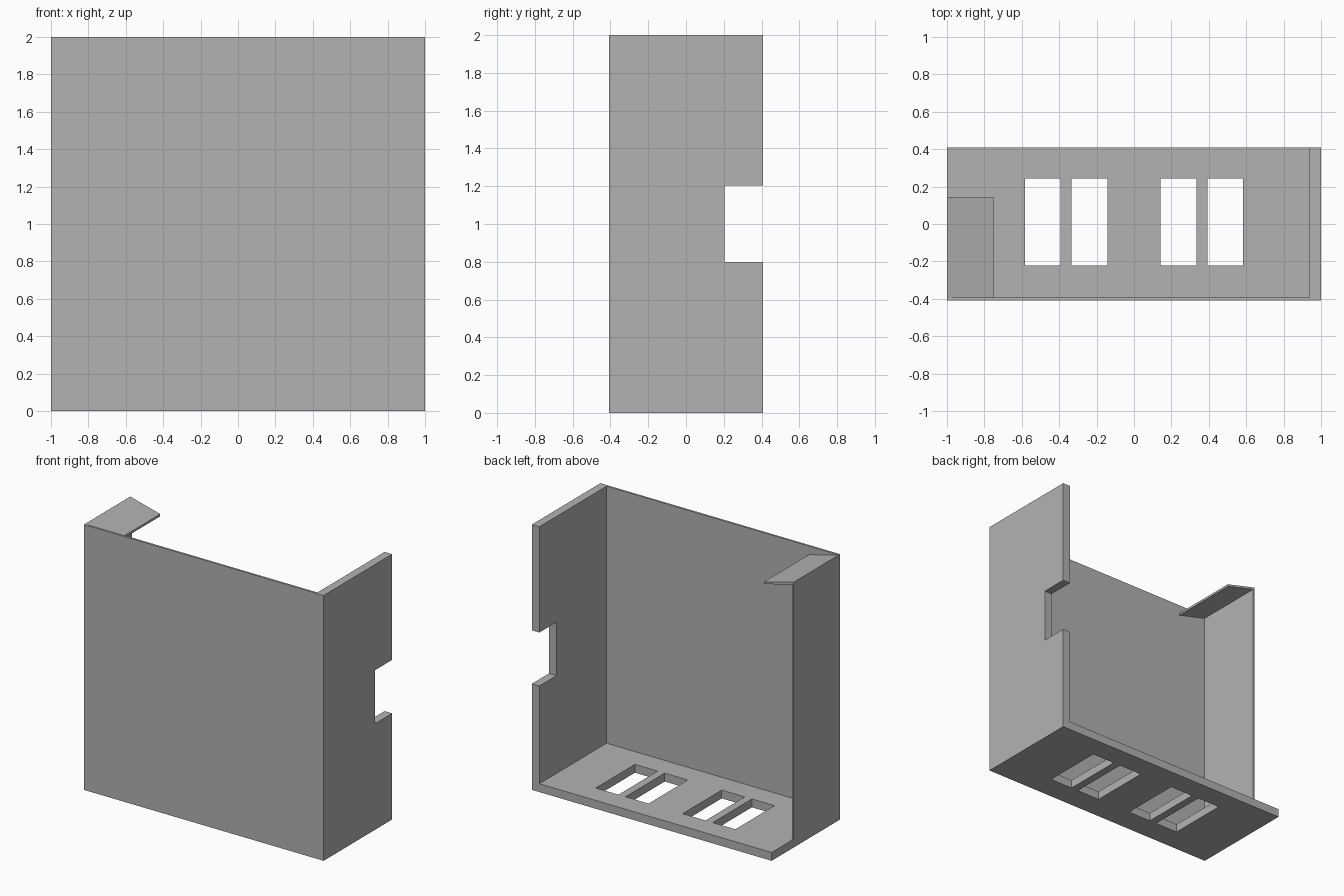
import bpy
import bmesh
from mathutils import Vector

cube = bpy.data.objects.get("Cube")
if cube:
    bpy.data.objects.remove(cube, do_unlink=True)

grey = bpy.data.materials.new("plain grey")
grey.use_nodes = True
colour = (0.448, 0.448, 0.448, 1)
grey.diffuse_color = colour
grey.node_tree.nodes["Principled BSDF"].inputs["Base Color"].default_value = colour

W, D, H = 1.0, 0.408, 2.0   # half width, half depth, height
THICK, THIN = 0.063, 0.016  # board and sheet thickness
INNER = -D + THIN           # inside of the front panel


def rect(u0, u1, v0, v1):
    return [(u0, v0), (u1, v0), (u1, v1), (u0, v1)]


def extruded(name, loops, axis, start, end):
    """Fill an outline (with optional holes) and extrude it along an axis."""
    def place(u, v):
        co = [u, v]
        co.insert(axis, start)
        return co

    bm = bmesh.new()
    edges = []
    for loop in loops:
        verts = [bm.verts.new(place(u, v)) for u, v in loop]
        edges += [bm.edges.new((a, b)) for a, b in zip(verts, verts[1:] + verts[:1])]
    normal = Vector((0, 0, 0))
    normal[axis] = 1
    bmesh.ops.triangle_fill(bm, use_beauty=True, edges=edges, normal=normal)
    result = bmesh.ops.extrude_face_region(bm, geom=bm.faces[:])
    moved = [g for g in result["geom"] if isinstance(g, bmesh.types.BMVert)]
    bmesh.ops.translate(bm, verts=moved, vec=normal * (end - start))
    bmesh.ops.recalc_face_normals(bm, faces=bm.faces[:])
    mesh = bpy.data.meshes.new(name)
    bm.to_mesh(mesh)
    bm.free()
    mesh.materials.append(grey)
    obj = bpy.data.objects.new(name, mesh)
    bpy.context.collection.objects.link(obj)
    return obj


# Thin front panel
extruded("front_panel", [rect(-W, W, 0, H)], 1, -D, INNER)

# Floor with two mirrored pairs of slots
slots = []
for near, far in ((0.142, 0.334), (0.393, 0.582)):
    slots += [rect(near, far, -0.223, 0.243), rect(-far, -near, -0.223, 0.243)]
extruded("floor", [rect(-W, W - THICK, INNER, D)] + slots, 2, 0, THICK)

# Thick side wall with a notch in its back edge
notched = [(INNER, 0), (D, 0), (D, 0.8), (0.204, 0.8),
           (0.204, 1.203), (D, 1.203), (D, H), (INNER, H)]
extruded("notched_side_wall", [notched], 0, W - THICK, W)

# Thin short side wall with a flap sloping inward at the top
bent = [(-W, THICK), (-W + THIN, THICK), (-W + THIN, H - 0.021),
        (-0.75, 1.918), (-0.75, 1.935), (-W, H)]
extruded("side_wall_and_flap", [bent], 1, INNER, 0.145)
